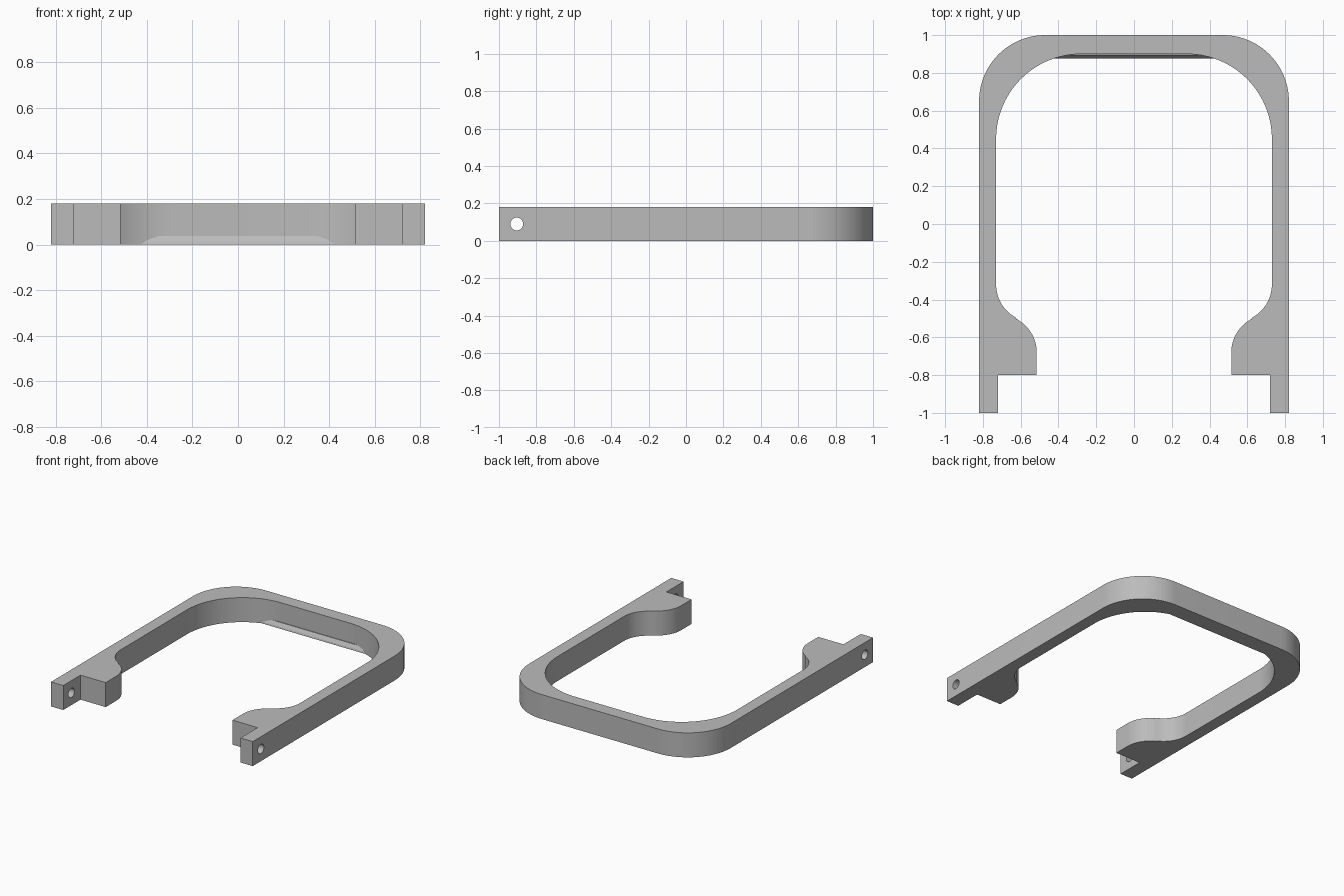
import bpy, bmesh
from math import cos, sin, radians, pi

cube = bpy.data.objects.get("Cube")
if cube:
    bpy.data.objects.remove(cube, do_unlink=True)

HEIGHT = 0.18

grey = bpy.data.materials.new("plain grey")
grey.use_nodes = True
colour = (0.5, 0.5, 0.5, 1)
grey.diffuse_color = colour
grey.node_tree.nodes["Principled BSDF"].inputs["Base Color"].default_value = colour


def arc(cx, cy, r, start, end, steps):
    """Points along an arc, angles in degrees."""
    angles = [radians(start + (end - start) * i / steps) for i in range(steps + 1)]
    return [(cx + r * cos(a), cy + r * sin(a)) for a in angles]


def prism(name, points, depth):
    """Extrude a closed outline of 3D points along a vector."""
    bm = bmesh.new()
    face = bm.faces.new([bm.verts.new(p) for p in points])
    out = bmesh.ops.extrude_face_region(bm, geom=[face])
    moved = [v for v in out["geom"] if isinstance(v, bmesh.types.BMVert)]
    bmesh.ops.translate(bm, verts=moved, vec=depth)
    bmesh.ops.recalc_face_normals(bm, faces=bm.faces)
    mesh = bpy.data.meshes.new(name)
    bm.to_mesh(mesh)
    bm.free()
    mesh.materials.append(grey)
    obj = bpy.data.objects.new(name, mesh)
    bpy.context.collection.objects.link(obj)
    return obj


# Left half of the frame outline: outer edge, leg tip, then inner edge
half = arc(0.47, 0.65, 0.35, 90, 0, 24)
half += [(0.82, -1), (0.72, -1), (0.72, -0.8), (0.515, -0.8)]
half += arc(0.715, -0.68, 0.2, 180, 117, 14)
half += arc(0.53, -0.32, 0.2, -63, 0, 14)
half += arc(0.28, 0.45, 0.45, 0, 90, 30)
outline = half + [(-x, y) for x, y in reversed(half)]
frame = prism("frame", [(x, y, 0) for x, y in outline], (0, 0, HEIGHT))

# Pin hole across both leg tips
bpy.ops.mesh.primitive_cylinder_add(vertices=32, radius=0.034, depth=2,
                                    location=(0, -0.905, HEIGHT / 2),
                                    rotation=(0, pi / 2, 0))
cutter = bpy.context.object
cutter.name = "pin_hole_cutter"
cutter.hide_render = True
cutter.data.materials.append(grey)
hole = frame.modifiers.new("pin holes", "BOOLEAN")
hole.operation = "DIFFERENCE"
hole.solver = "EXACT"
hole.object = cutter

bpy.ops.object.select_all(action="DESELECT")
bpy.context.view_layer.objects.active = frame
frame.select_set(True)
bpy.ops.object.modifier_apply(modifier=hole.name)
bpy.data.objects.remove(cutter, do_unlink=True)
bpy.ops.object.shade_smooth_by_angle(angle=radians(30))

# Sloped retaining lip along the bottom of the back bar
section = [(0.92, 0), (0.877, 0), (0.88, 0.012), (0.895, 0.037), (0.92, 0.037)]
prism("back_lip", [(-0.425, y, z) for y, z in section], (0.85, 0, 0))
